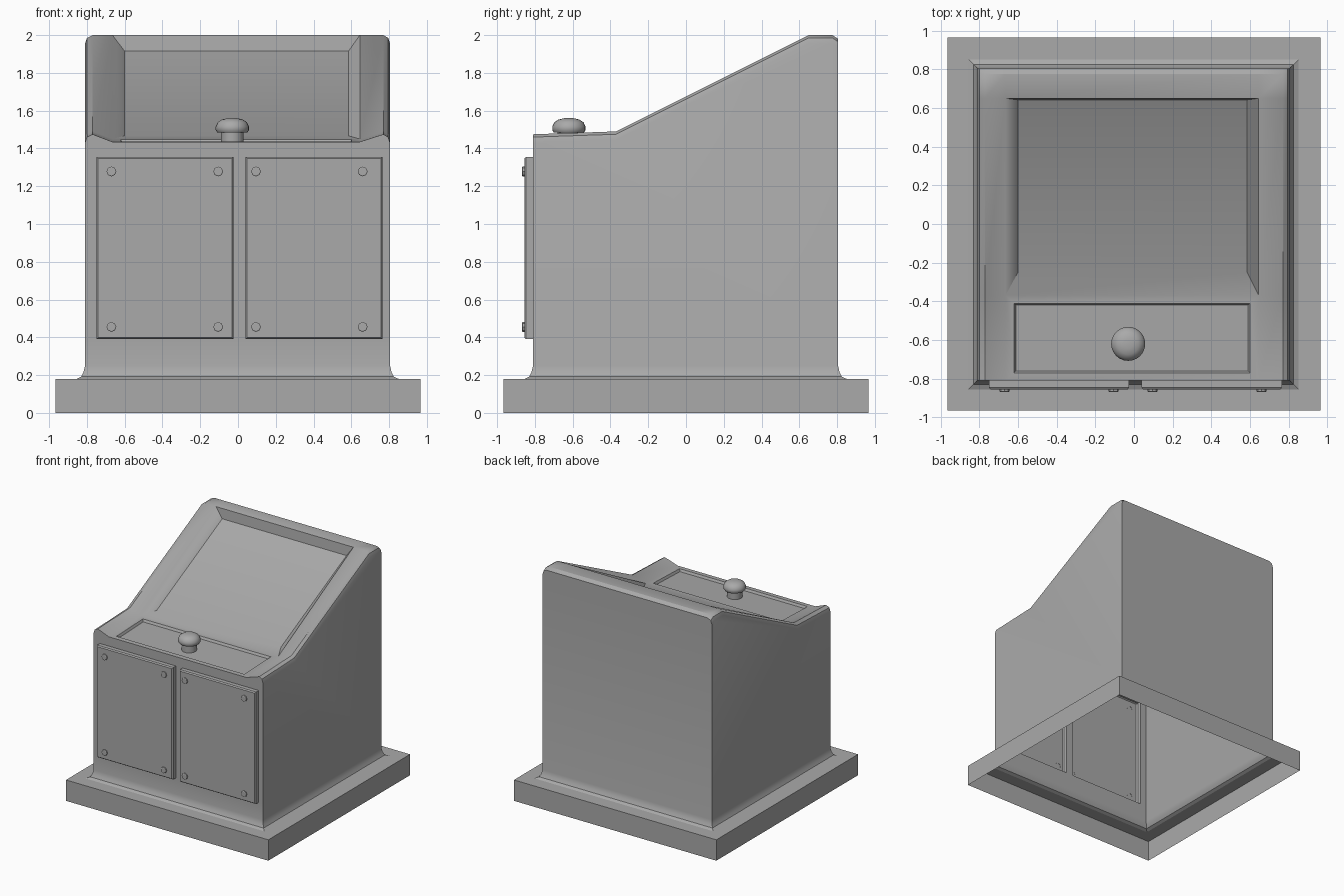
import bpy, bmesh, math

cube = bpy.data.objects.get("Cube")
if cube:
    bpy.data.objects.remove(cube, do_unlink=True)

grey = bpy.data.materials.new("plain_grey")
grey.use_nodes = True
COLOUR = (0.4, 0.4, 0.4, 1)
grey.diffuse_color = COLOUR
for node in grey.node_tree.nodes:
    if node.type == 'BSDF_PRINCIPLED':
        node.inputs["Base Color"].default_value = COLOUR


def face(bm, points):
    return bm.faces.new([bm.verts.new(p) for p in points])


def loft(bm, rings, cap=False):
    """Bridge successive closed rings of points, optionally filling the last."""
    for a, b in zip(rings, rings[1:]):
        n = len(a)
        for i in range(n):
            j = (i + 1) % n
            face(bm, (a[i], a[j], b[j], b[i]))
    if cap:
        face(bm, rings[-1])


def finish(name, bm, angle=32):
    bmesh.ops.remove_doubles(bm, verts=bm.verts, dist=0.0005)
    bmesh.ops.recalc_face_normals(bm, faces=bm.faces)
    mesh = bpy.data.meshes.new(name)
    bm.to_mesh(mesh)
    bm.free()
    mesh.materials.append(grey)
    obj = bpy.data.objects.new(name, mesh)
    bpy.context.collection.objects.link(obj)
    bpy.ops.object.select_all(action='DESELECT')
    obj.select_set(True)
    bpy.context.view_layer.objects.active = obj
    bpy.ops.object.shade_smooth_by_angle(angle=math.radians(angle))
    return obj


XL, XR, YF, YB = -0.81, 0.805, -0.81, 0.805
INL, INR = -0.665, 0.645
BOTTOM, TOP = 0.25, 0.18


def flat_rect(x0, x1, y0, y1, z0, z1=None):
    z1 = z0 if z1 is None else z1
    return [(x0, y0, z0), (x1, y0, z0), (x1, y1, z1), (x0, y1, z1)]


def footprint(o, z):
    return flat_rect(XL - o, XR + o, YF - o, YB + o, z)


# Base plinth, an open-bottomed sheet
bm = bmesh.new()
loft(bm, [footprint(0.045, TOP), flat_rect(-0.965, 0.965, -0.965, 0.965, TOP),
          flat_rect(-0.965, 0.965, -0.965, 0.965, 0)])
finish("base", bm)

# Cabinet top: cross-sections with raised, softened side rails
bm = bmesh.new()


def section(y, rail, inner):
    return [(XL, y, rail - 0.045), (XL + 0.01, y, rail - 0.015), (-0.77, y, rail),
            (INL, y, inner), (INR, y, inner),
            (0.77, y, rail), (XR - 0.01, y, rail - 0.015), (XR, y, rail - 0.045)]


sections = [section(YF, 1.475, 1.435), section(-0.37, 1.49, 1.45),
            section(0.65, 2.0, 2.0), section(0.775, 2.0, 2.0), section(YB, 1.98, 1.98)]
for s, (a, b) in enumerate(zip(sections, sections[1:])):
    for i in range(7):
        if i == 3 and s < 2:
            continue
        face(bm, (a[i], a[i + 1], b[i + 1], b[i]))

# Recessed control tray
loft(bm, [flat_rect(INL, INR, YF, -0.37, 1.435, 1.45),
          flat_rect(-0.62, 0.6, -0.77, -0.41, 1.4364, 1.4486),
          flat_rect(-0.61, 0.59, -0.76, -0.42, 1.417, 1.429)], cap=True)

# Sunken sloping screen
loft(bm, [flat_rect(INL, INR, -0.37, 0.65, 1.45, 2.0),
          flat_rect(-0.6, 0.585, -0.25, 0.642, 1.467, 1.915)], cap=True)

# Side and back walls
for col, x in ((0, XL), (7, XR)):
    face(bm, [(x, YF, BOTTOM)] + [s[col] for s in sections] + [(x, YB, BOTTOM)])
face(bm, [(XL, YB, BOTTOM)] + sections[-1] + [(XR, YB, BOTTOM)])

# Front wall with two door openings
DOORS = {"right_door": (-0.75, -0.025), "left_door": (0.04, 0.765)}
Z0, Z1 = 0.39, 1.355


def front_rect(x0, x1, z0, z1, y=YF, inset=0):
    return [(x0 + inset, y, z0 + inset), (x1 - inset, y, z0 + inset),
            (x1 - inset, y, z1 - inset), (x0 + inset, y, z1 - inset)]


face(bm, front_rect(XL, XR, BOTTOM, Z0))
for x0, x1 in ((XL, -0.75), (-0.025, 0.04), (0.765, XR)):
    face(bm, front_rect(x0, x1, Z0, Z1))
face(bm, [(XL, YF, Z1)] + sections[0] + [(XR, YF, Z1)])

# Flared skirt meeting the plinth
loft(bm, [footprint(0, BOTTOM), footprint(0.008, 0.215),
          footprint(0.02, 0.192), footprint(0.045, TOP)])
finish("cabinet", bm)

# Doors with bolts in their corners
for name, (x0, x1) in DOORS.items():
    bm = bmesh.new()
    loft(bm, [front_rect(x0, x1, Z0, Z1), front_rect(x0, x1, Z0, Z1, -0.846),
              front_rect(x0, x1, Z0, Z1, -0.856, 0.008)], cap=True)
    finish(name, bm)
    bm = bmesh.new()
    left_gap, right_gap = (0.08, 0.08) if x0 < 0 else (0.055, 0.105)
    for x in (x0 + left_gap, x1 - right_gap):
        for z in (0.455, 1.278):
            rings = [[(x + r * math.cos(k * math.pi / 4), y, z + r * math.sin(k * math.pi / 4))
                      for k in range(8)]
                     for r, y in ((0.026, -0.855), (0.026, -0.866), (0.021, -0.869))]
            loft(bm, rings, cap=True)
    finish(name + "_bolts", bm)

# Mushroom push button
bm = bmesh.new()
profile = [(0.06, 1.42), (0.06, 1.485), (0.08, 1.485), (0.088, 1.497),
           (0.088, 1.515), (0.078, 1.538), (0.055, 1.553), (0.025, 1.56)]
loft(bm, [[(-0.03 + r * math.cos(k * math.pi / 12), -0.62 + r * math.sin(k * math.pi / 12), z)
           for k in range(24)] for r, z in profile], cap=True)
finish("push_button", bm, 50)
